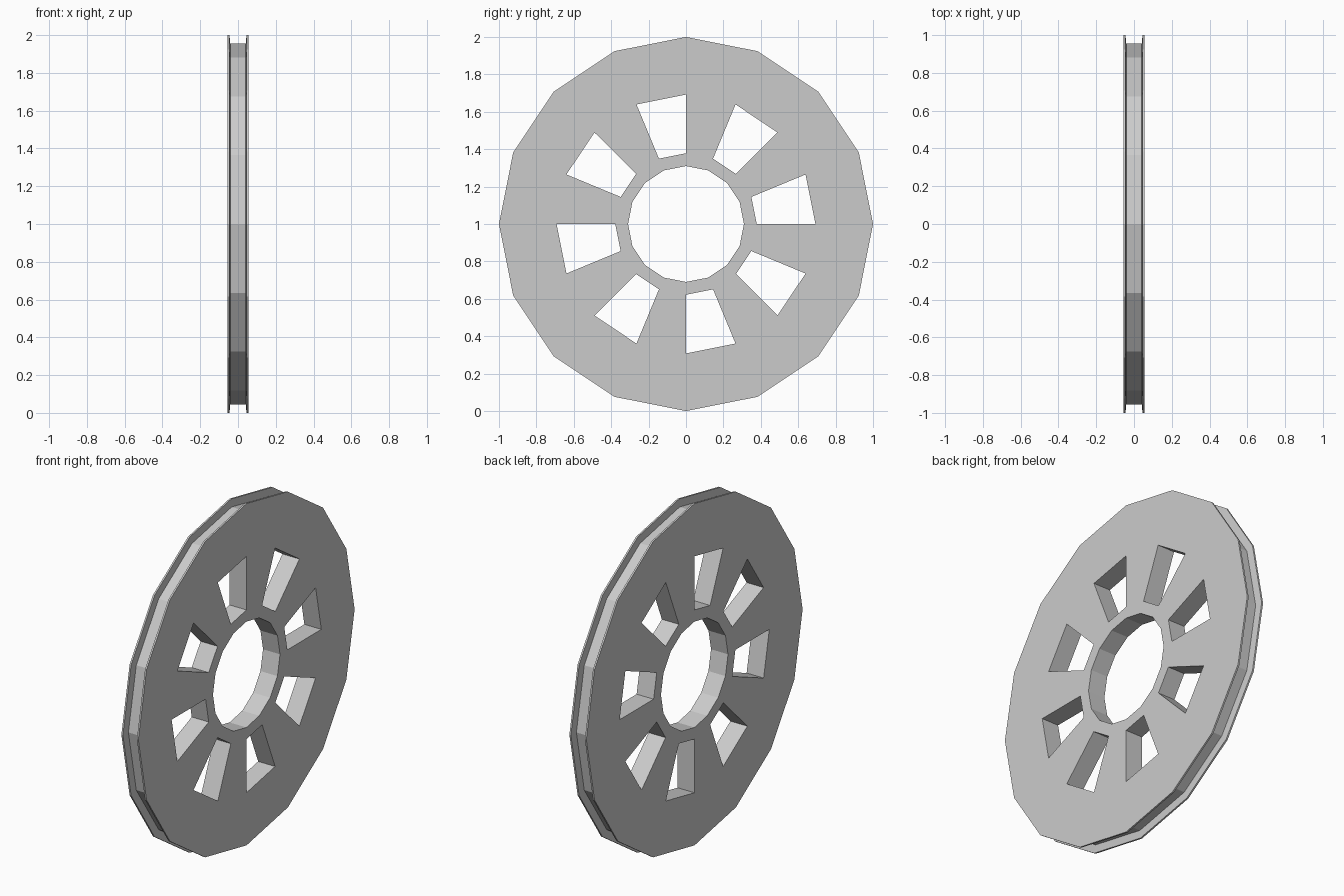
import bpy, bmesh
from math import sin, cos, pi

if "Cube" in bpy.data.objects:
    bpy.data.objects.remove(bpy.data.objects["Cube"])

SIDES = 16
H = 0.055       # half width
LIP = 0.045     # inner side of the rim flanges

# Closed wheel cross-section as (radius, x), from bore round the rim and back
profile = [(0.31, -H), (0.378, -H), (0.692, -H), (1.0, -H), (1.0, -LIP),
           (0.955, -0.041), (0.955, 0.041), (1.0, LIP), (1.0, H),
           (0.692, H), (0.378, H), (0.31, H)]
N = len(profile)

bm = bmesh.new()
rings = []
for s in range(SIDES):
    a = 2 * pi * s / SIDES
    rings.append([bm.verts.new((x, r * cos(a), 1 + r * sin(a))) for r, x in profile])

for s in range(SIDES):
    a, b = rings[s], rings[(s + 1) % SIDES]
    window = s % 2 == 0
    for i in range(N):
        j = (i + 1) % N
        if window and i in (1, 9):
            continue
        bm.faces.new((a[i], a[j], b[j], b[i]))
    # Walls of the window openings
    if window:
        bm.faces.new((a[1], a[10], b[10], b[1]))
        bm.faces.new((a[2], b[2], b[9], a[9]))
        for v in (a, b):
            bm.faces.new((v[1], v[2], v[9], v[10]))

bmesh.ops.recalc_face_normals(bm, faces=bm.faces)
mesh = bpy.data.meshes.new("wheel")
bm.to_mesh(mesh)
bm.free()
wheel = bpy.data.objects.new("grooved_wheel", mesh)
bpy.context.collection.objects.link(wheel)
